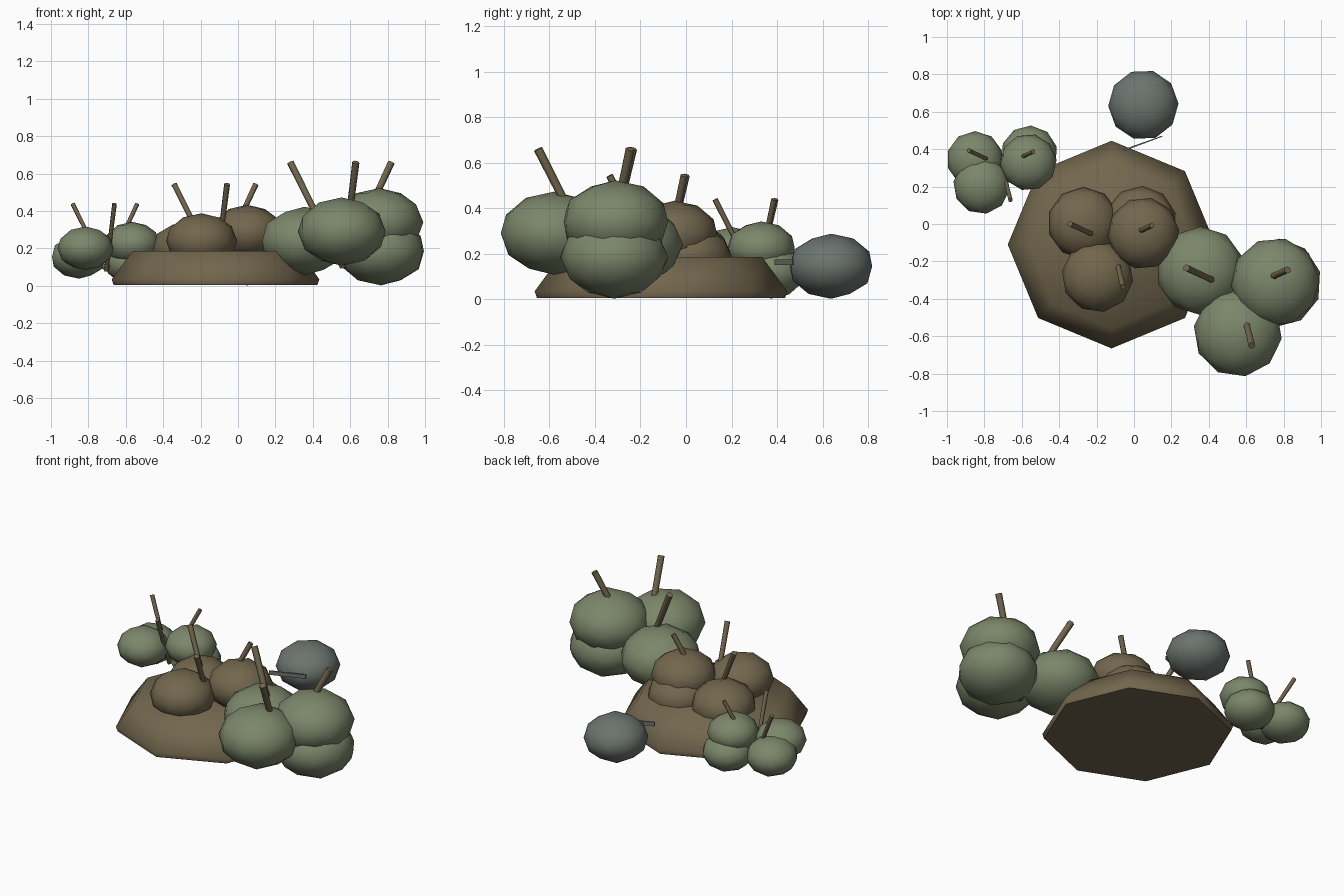
import bpy
import bmesh
import math
from mathutils import Vector

cube = bpy.data.objects.get("Cube")
if cube:
    bpy.data.objects.remove(cube, do_unlink=True)


def material(name, rgb):
    m = bpy.data.materials.new(name)
    m.use_nodes = True
    m.diffuse_color = (*rgb, 1)
    bsdf = next(n for n in m.node_tree.nodes if n.type == 'BSDF_PRINCIPLED')
    bsdf.inputs["Base Color"].default_value = (*rgb, 1)
    return m


BROWN = material("earth_brown", (0.17, 0.135, 0.075))
GREEN = material("moss_green", (0.20, 0.24, 0.145))
GREY = material("stone_grey", (0.15, 0.175, 0.16))


def finish(bm, name, mat, smooth=True):
    mesh = bpy.data.meshes.new(name)
    bmesh.ops.recalc_face_normals(bm, faces=bm.faces)
    for f in bm.faces:
        f.smooth = smooth
    bm.to_mesh(mesh)
    bm.free()
    mesh.materials.append(mat)
    ob = bpy.data.objects.new(name, mesh)
    bpy.context.collection.objects.link(ob)
    return ob


def blob(name, mat, centre, radius, squash=0.77, turn=0.0):
    """Low-poly flattened ball."""
    bm = bmesh.new()
    bmesh.ops.create_icosphere(bm, subdivisions=2, radius=radius)
    ob = finish(bm, name, mat)
    ob.scale.z = squash
    ob.location = centre
    ob.rotation_euler.z = turn
    return ob


def twig(name, root, tip, radius):
    """Thin stick from root to tip."""
    root, tip = Vector(root), Vector(tip)
    axis = tip - root
    bm = bmesh.new()
    bmesh.ops.create_cone(bm, cap_ends=True, segments=6, radius1=radius * 0.8,
                          radius2=radius, depth=axis.length)
    ob = finish(bm, name, BROWN)
    for p in ob.data.polygons:
        p.use_smooth = len(p.vertices) == 4
    ob.location = (root + tip) / 2
    ob.rotation_euler = axis.to_track_quat('Z', 'Y').to_euler()


def clump(name, mat, size, root, balls):
    """Four balls with three twigs fanning out of one root."""
    for i, c in enumerate(balls):
        blob(f"{name}_ball_{i + 1}", mat, c, 0.237 * size, turn=i * 0.4)
    for i, d in enumerate([(-0.28, 0.13, 0.56), (0.26, 0.12, 0.56), (0.07, -0.285, 0.56)]):
        twig(f"{name}_twig_{i + 1}", root, Vector(root) + Vector(d) * size, 0.02 * size)


# Eight-sided mound: stacked rings with a small rim
bm = bmesh.new()
rings = []
for r, z in [(0.545, 0.005), (0.555, 0.035), (0.445, 0.185)]:
    rings.append([bm.verts.new((r * math.cos(i * math.pi / 4) - 0.12,
                                r * math.sin(i * math.pi / 4) - 0.11, z))
                  for i in range(8)])
for low, high in zip(rings, rings[1:]):
    for i in range(8):
        j = (i + 1) % 8
        bm.faces.new((low[i], low[j], high[j], high[i]))
bm.faces.new(rings[0][::-1])
bm.faces.new(rings[-1])
mound = finish(bm, "mound", BROWN)
for p in mound.data.polygons:
    p.use_smooth = p.normal.z > -0.9

# Large bush, dry bush on the mound, and small bush
clump("large_bush", GREEN, 1.0, (0.56, -0.365, 0.1),
      [(0.355, -0.25, 0.24), (0.755, -0.31, 0.34), (0.555, -0.58, 0.29), (0.765, -0.315, 0.185)])
clump("dry_bush", BROWN, 0.81, (-0.115, -0.105, 0.09),
      [(-0.27, 0.005, 0.2), (0.05, -0.05, 0.285), (-0.195, -0.28, 0.24), (0.035, 0.01, 0.185)])
clump("small_bush", GREEN, 0.64, (-0.705, 0.31, 0.08),
      [(-0.85, 0.345, 0.155), (-0.565, 0.33, 0.225), (-0.815, 0.205, 0.2), (-0.56, 0.375, 0.12)])

# Boulder with a thin stone sliver beside it
blob("boulder", GREY, (0.05, 0.637, 0.145), 0.188, 0.76, 0.35)
bm = bmesh.new()
bmesh.ops.create_cube(bm, size=1)
for v in bm.verts:
    v.co.y *= 0.01 if v.co.x < 0 else 0.005
    v.co.z *= 0.025
    v.co.x *= 0.22
sliver = finish(bm, "stone_sliver", GREY, smooth=False)
sliver.location = (0.048, 0.432, 0.162)
sliver.rotation_euler.z = math.radians(20)
